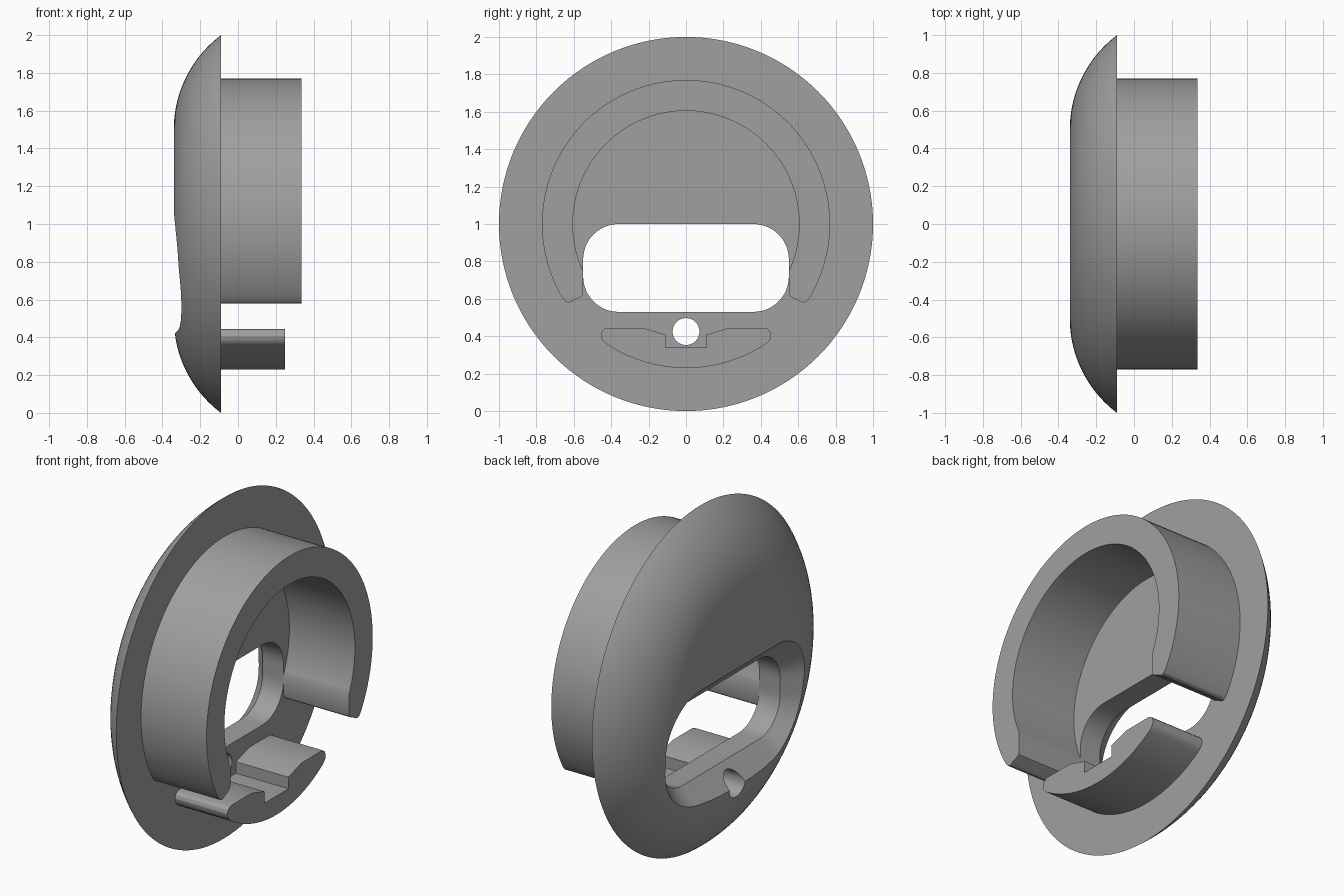
import bpy, bmesh, math

if "Cube" in bpy.data.objects:
    bpy.data.objects.remove(bpy.data.objects["Cube"])

grey = bpy.data.materials.new("plain grey")
grey.diffuse_color = (0.35, 0.35, 0.35, 1)
grey.use_nodes = True
grey.node_tree.nodes["Principled BSDF"].inputs["Base Color"].default_value = grey.diffuse_color


def loft(name, sections):
    """Skin a list of (x, [(y, z), ...]) outlines into a closed solid."""
    bm = bmesh.new()
    loops = [[bm.verts.new((x, y, z)) for y, z in pts] for x, pts in sections]
    n = len(loops[0])
    for a, b in zip(loops, loops[1:]):
        for i in range(n):
            j = (i + 1) % n
            bm.faces.new((a[i], a[j], b[j], b[i]))
    bm.faces.new(loops[0][::-1])
    bm.faces.new(loops[-1])
    bmesh.ops.recalc_face_normals(bm, faces=bm.faces)
    mesh = bpy.data.meshes.new(name)
    bm.to_mesh(mesh)
    bm.free()
    mesh.materials.append(grey)
    obj = bpy.data.objects.new(name, mesh)
    bpy.context.collection.objects.link(obj)
    return obj


def arc(cy, cz, r, a0, a1, n):
    """Points on an arc, angles in degrees, both ends included."""
    angles = [math.radians(a0 + (a1 - a0) * i / n) for i in range(n + 1)]
    return [(cy + r * math.cos(a), cz + r * math.sin(a)) for a in angles]


def circle(cz, r, n):
    return arc(0, cz, r, 0, 360, n)[:-1]


def mirrored(half):
    """Complete a symmetric outline from its right half."""
    return half + [(-y, z) for y, z in reversed(half)]


def opening(off):
    """Rounded rectangle of the cable opening, grown by off."""
    pts = []
    for sy, sz, a in ((1, 1, 0), (-1, 1, 90), (-1, -1, 180), (1, -1, 270)):
        pts += arc(sy * 0.36, 0.765 + sz * 0.045, 0.19 + off, a, a + 90, 12)
    return pts


def activate(obj):
    bpy.ops.object.select_all(action='DESELECT')
    obj.select_set(True)
    bpy.context.view_layer.objects.active = obj


def cut(obj, cutter):
    cutter.hide_render = True
    mod = obj.modifiers.new("cut", 'BOOLEAN')
    mod.operation = 'DIFFERENCE'
    mod.solver = 'EXACT'
    mod.object = cutter
    activate(obj)
    bpy.ops.object.modifier_apply(modifier=mod.name)
    bpy.data.objects.remove(cutter)


# Domed cover: flat back, circular-arc shoulder, flat centre
R = 0.625
tilt = math.asin(0.5 / R)
sections = []
for i in range(21):
    t = tilt * (1 - i / 20)
    sections.append((-0.34 + R * (1 - math.cos(t)),
                     circle(1, 0.5 + R * math.sin(t), 128)))
cover = loft("domed_cover", sections)

# Cable opening with a chamfered mouth, and the small screw hole
cut(cover, loft("opening_cutter", [(0.3, opening(0)), (-0.225, opening(0)),
                                   (-0.425, opening(0.2))]))
cut(cover, loft("hole_cutter", [(-0.6, circle(0.425, 0.072, 32)),
                                (0.3, circle(0.425, 0.072, 32))]))

# Open ring collar behind the cover, with rounded ends
half = arc(0, 1, 0.605, 90, -24.6, 48)
half += [(0.55, 0.63), (0.555, 0.615), (0.57, 0.605), (0.60, 0.593),
         (0.613, 0.584), (0.628, 0.58), (0.645, 0.586)]
half += arc(0, 1, 0.77, -31, 90, 48)
# the seam at the top is closed by walking the outline as one C shape
inner, outer = half[:49], half[49:]
c_shape = [(-y, z) for y, z in reversed(inner[1:])] + inner + outer
c_shape += [(-y, z) for y, z in reversed(outer[:-1])]
collar = loft("ring_collar", [(-0.1, c_shape), (0.335, c_shape)])

# Lower crescent foot with a notch below the screw hole
foot_half = [(0.11, 0.34), (0.11, 0.408), (0.23, 0.445), (0.415, 0.445),
             (0.435, 0.44), (0.449, 0.427), (0.455, 0.408), (0.452, 0.388),
             (0.442, 0.372)]
foot_half += arc(0, 1, 0.77, -56, -89, 20)
foot = loft("crescent_foot", [(-0.1, mirrored(foot_half)),
                              (0.25, mirrored(foot_half))])

for part in (cover, collar, foot):
    activate(part)
    bpy.ops.object.shade_smooth_by_angle(angle=math.radians(25))
